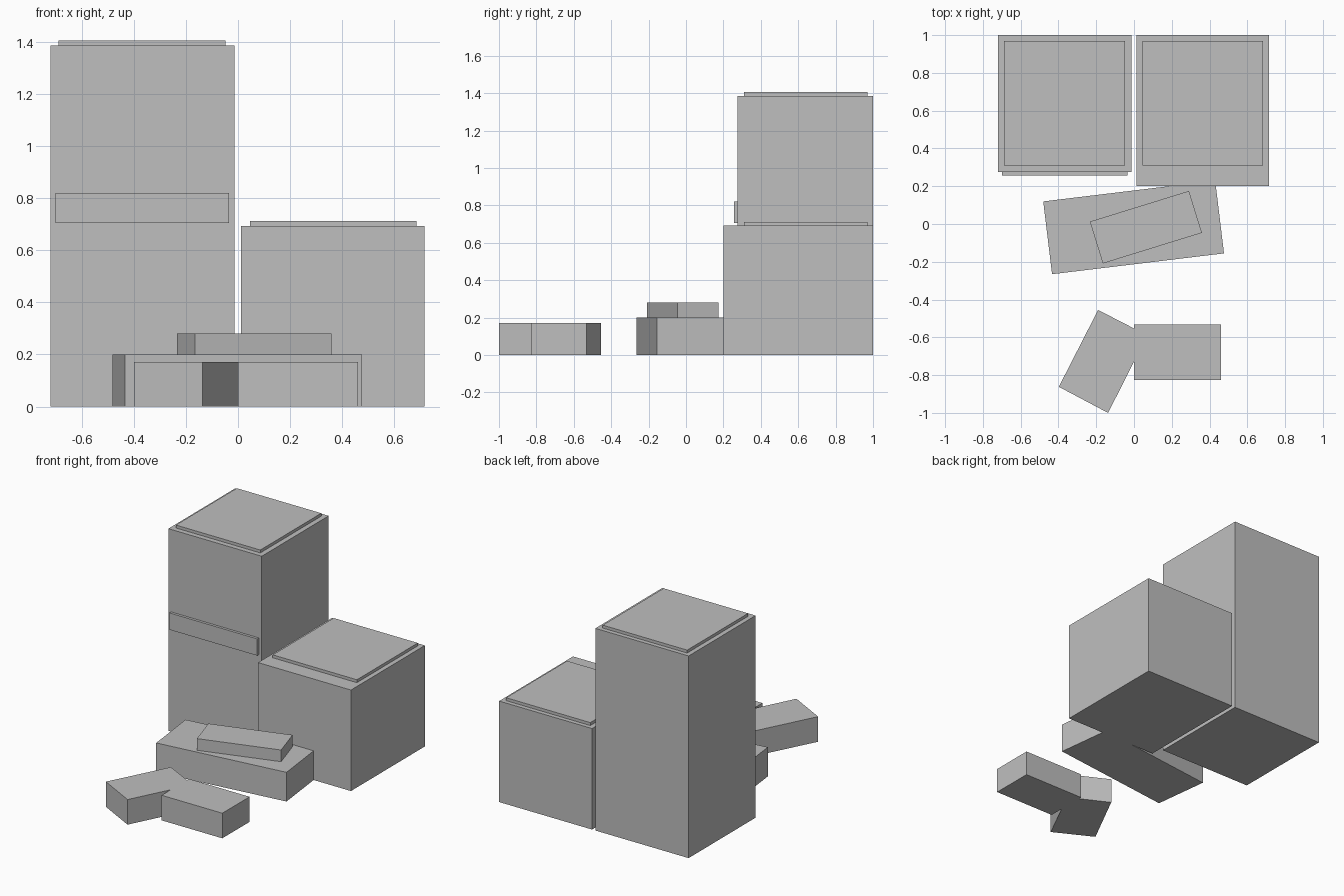
import bpy, bmesh, math

if "Cube" in bpy.data.objects:
    bpy.data.objects.remove(bpy.data.objects["Cube"])

grey = bpy.data.materials.new("plain_grey")
grey.diffuse_color = (0.52, 0.52, 0.52, 1)
grey.use_nodes = True
grey.node_tree.nodes["Principled BSDF"].inputs["Base Color"].default_value = grey.diffuse_color


def prism(name, outline, z0, z1):
    """Extrude a flat counter-clockwise outline from z0 up to z1."""
    bm = bmesh.new()
    base = bm.faces.new([bm.verts.new((x, y, z0)) for x, y in outline])
    ext = bmesh.ops.extrude_face_region(bm, geom=[base], use_keep_orig=True)
    top = [v for v in ext["geom"] if isinstance(v, bmesh.types.BMVert)]
    bmesh.ops.translate(bm, verts=top, vec=(0, 0, z1 - z0))
    bmesh.ops.recalc_face_normals(bm, faces=bm.faces[:])
    mesh = bpy.data.meshes.new(name)
    bm.to_mesh(mesh)
    bm.free()
    mesh.materials.append(grey)
    obj = bpy.data.objects.new(name, mesh)
    bpy.context.collection.objects.link(obj)
    return obj


def box(name, x0, x1, y0, y1, z0, z1):
    return prism(name, [(x0, y0), (x1, y0), (x1, y1), (x0, y1)], z0, z1)


def turned_box(name, cx, cy, length, width, degrees, z0, z1):
    """Box centred at (cx, cy), turned about the vertical axis."""
    c, s = math.cos(math.radians(degrees)), math.sin(math.radians(degrees))
    corners = [(-1, -1), (1, -1), (1, 1), (-1, 1)]
    pts = [(u * length / 2, v * width / 2) for u, v in corners]
    return prism(name, [(cx + u * c - v * s, cy + u * s + v * c) for u, v in pts], z0, z1)


# Tall block with raised roof panel and a band across its front
box("tall_block", -0.72, -0.013, 0.275, 1.0, 0, 1.385)
box("tall_roof_panel", -0.688, -0.048, 0.31, 0.97, 1.385, 1.405)
box("front_band", -0.70, -0.035, 0.257, 0.275, 0.705, 0.82)

# Short block with raised roof panel
box("short_block", 0.012, 0.716, 0.2, 1.0, 0, 0.692)
box("short_roof_panel", 0.046, 0.684, 0.31, 0.97, 0.692, 0.712)

# Turned slab with a smaller slab resting on it
turned_box("lower_slab", -0.002, -0.018, 0.917, 0.388, 6.9, 0, 0.2)
turned_box("upper_slab", 0.063, -0.017, 0.549, 0.232, 17.2, 0.2, 0.28)

# Low bent block in front
prism("bent_block", [(-0.398, -0.862), (-0.137, -1.0), (0.0, -0.728), (0.0, -0.827),
                     (0.46, -0.827), (0.46, -0.532), (0.0, -0.532), (0.0, -0.553),
                     (-0.19, -0.455)], 0, 0.172)
